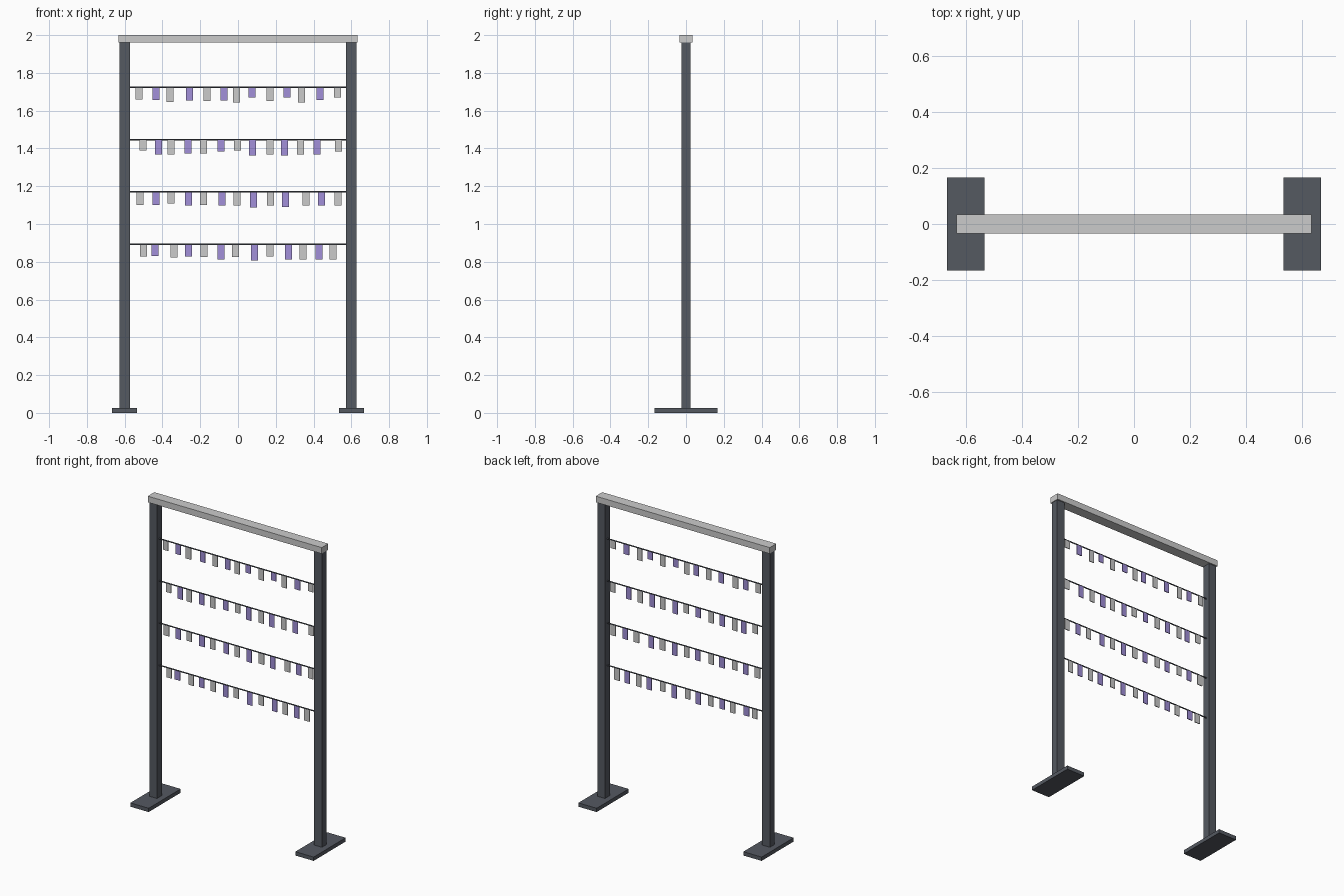
import bpy
import math

if "Cube" in bpy.data.objects:
    bpy.data.objects.remove(bpy.data.objects["Cube"])


def material(name, color):
    m = bpy.data.materials.new(name)
    m.diffuse_color = color
    m.use_nodes = True
    m.node_tree.nodes["Principled BSDF"].inputs["Base Color"].default_value = m.diffuse_color
    return m


dark = material("dark_steel", (0.09, 0.10, 0.12, 1))
purple = material("purple_tag", (0.36, 0.28, 0.70, 1))


def box(name, center, size, mat=None):
    bpy.ops.mesh.primitive_cube_add(size=1, location=center)
    ob = bpy.context.object
    ob.name = name
    ob.scale = size
    bpy.ops.object.transform_apply(location=False, rotation=False, scale=True)
    if mat:
        ob.data.materials.append(mat)
    return ob


# Uprights on flat feet
for side, sx in (("left", -1), ("right", 1)):
    box(side + "_foot", (sx * 0.6, 0, 0.0125), (0.133, 0.333, 0.025), dark)
    box(side + "_post", (sx * 0.6, 0, 0.9925), (0.056, 0.05, 1.935), dark)

# Header beam
box("top_beam", (0, 0, 1.98), (1.265, 0.068, 0.04))

# Rows of hanging tags: (centre x, drop below wire) in hundredths
rows = [
    (1.724, [(-52.5, 6.4), (-43.5, 6.7), (-36, 7.7), (-25.6, 7), (-16.5, 7.4),
             (-7.5, 7), (-0.7, 8), (7.3, 5.4), (17, 7.4), (26, 5.4),
             (33.5, 8), (43.3, 6.7), (52.8, 5.4)]),
    (1.447, [(-50.4, 5.9), (-42, 8), (-35.5, 8), (-26.5, 7.5), (-18.3, 7.5),
             (-9, 6.4), (-0.2, 5.9), (7.8, 8.5), (17, 8), (24.7, 8.5),
             (33.2, 8), (41.8, 8), (53.2, 6.4)]),
    (1.170, [(-52, 7), (-43.4, 7), (-35.6, 6.2), (-26.2, 7.2), (-18.3, 7),
             (-8.6, 7.2), (-0.6, 7.2), (8.3, 8.3), (17.1, 7.2), (25.2, 8),
             (36, 7.2), (44.3, 7.2), (53, 7.2)]),
    (0.892, [(-50, 6.4), (-44, 6.2), (-34, 7), (-26.3, 6.5), (-18.1, 6.8),
             (-9, 8), (-1.2, 6.6), (8.7, 8.6), (17, 6.5), (26.7, 8),
             (34.4, 8), (42.8, 8), (50.2, 8)]),
]
for r, (z, tags) in enumerate(rows):
    # Thin wire between the posts
    bpy.ops.mesh.primitive_cylinder_add(vertices=8, radius=0.004, depth=1.15,
                                        location=(0, 0, z),
                                        rotation=(0, math.pi / 2, 0))
    wire = bpy.context.object
    wire.name = f"wire_{r + 1}"
    wire.data.materials.append(dark)
    bpy.ops.object.shade_smooth_by_angle()
    # Alternating grey and purple tags
    for i, (x, drop) in enumerate(tags):
        d = drop / 100
        box(f"tag_{r + 1}_{i + 1}", (x / 100, 0, z - d / 2),
            (0.037, 0.005, d), purple if i % 2 else None)
